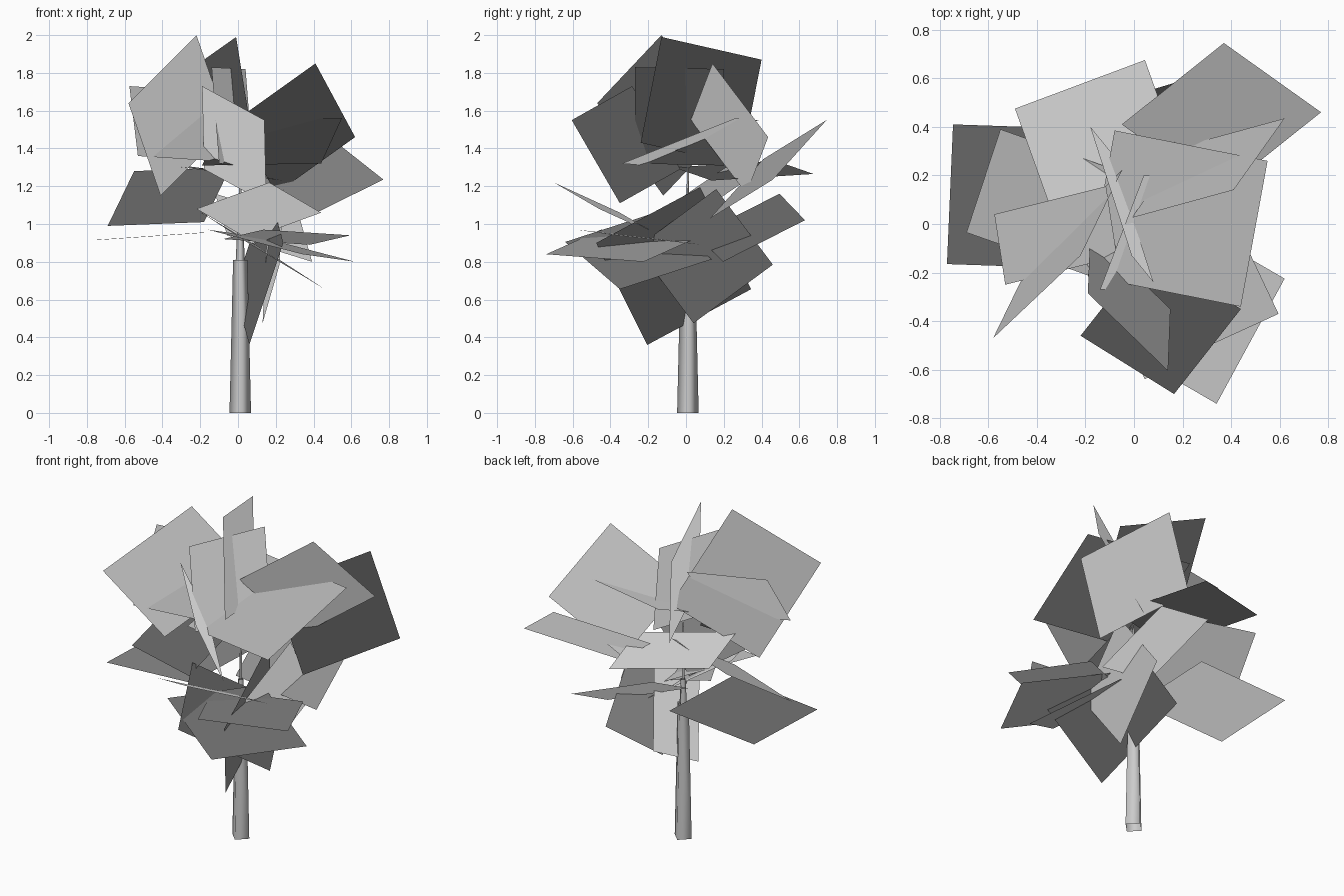
import bpy, bmesh
from mathutils import Vector as V

# Trunk: three stacked, open, four-sided sections with smooth shading
def trunk_section(name, z0, z1, r0, r1):
    bpy.ops.mesh.primitive_cone_add(vertices=4, radius1=r0, radius2=r1, depth=z1 - z0,
                                    end_fill_type='NOTHING',
                                    location=(0.012, 0.01, (z0 + z1) / 2))
    bpy.context.object.name = name
    bpy.ops.object.shade_smooth()

trunk_section("lower_trunk", 0, 0.81, 0.057, 0.038)
trunk_section("middle_trunk", 0.81, 0.96, 0.024, 0.017)
trunk_section("upper_trunk", 0.96, 1.30, 0.009, 0.005)

# Square leaf cards: corner and two edge vectors.
# Foliage shading: each card's normal points away from the crown centre.
CROWN = V((0, 0, 1.0))

def leaf_cards(name, cards):
    bm = bmesh.new()
    for corner, e1, e2 in cards:
        c, a, b = V(corner), V(e1), V(e2)
        if a.cross(b).dot(c + (a + b) / 2 - CROWN) < 0:
            a, b = b, a
        bm.faces.new([bm.verts.new(p) for p in (c, c + a, c + a + b, c + b)])
    me = bpy.data.meshes.new(name)
    bm.to_mesh(me)
    bm.free()
    me.shade_smooth()
    normals = [None] * len(me.loops)
    for poly in me.polygons:
        for i in poly.loop_indices:
            normals[i] = (poly.center - CROWN).normalized()
    me.normals_split_custom_set(normals)
    bpy.context.collection.objects.link(bpy.data.objects.new(name, me))

leaf_cards("upper_leaves", [
    ((-.58, -.47, 1.64), (.36, .34, .36), (.17, .35, -.49)),
    ((-.01, -.13, 1.99), (-.17, .53, -.12), (.09, -.11, -.56)),
    ((.14, -.605, 1.55), (.01, .255, -.44), (-.33, .32, .18)),
    ((.41, .14, 1.85), (.21, .295, -.39), (-.42, -.115, -.30)),
    ((.77, .46, 1.235), (-.40, .285, .316), (-.42, -.335, -.207)),
    ((.55, .26, 1.56), (-.11, -.6, -.24), (-.63, .125, -.01)),
    ((-.575, .04, 1.73), (.045, -.29, -.37), (.46, .115, -.03)),
    ((-.49, .475, 1.335), (.535, .2, -.07), (.193, -.54, -.035)),
    ((-.14, -.27, 1.83), (.18, .47, -.01), (.04, 0, -.51)),
])

leaf_cards("lower_leaves", [
    ((-.69, -.035, .99), (.14, .425, .29), (.51, -.18, .02)),
    ((-.77, -.165, .915), (.025, .575, 0), (.585, -.02, .04)),
    ((.165, -.70, 1.22), (-.385, .24, -.14), (.275, .35, -.16)),
    ((.34, -.74, .84), (.28, .515, -.04), (-.5, .29, .13)),
    ((.595, -.37, .94), (-.215, .455, -.05), (-.46, -.21, .03)),
    ((.46, -.35, .655), (-.415, -.29, .25), (-.244, .486, .158)),
    ((.06, -.205, .36), (-.08, .55, .295), (.18, -.27, .54)),
    ((.33, .63, 1.02), (.062, -.435, -.22), (-.45, -.135, .14)),
    ((.22, .46, .785), (-.09, -.42, -.31), (.02, -.3, .4)),
])
